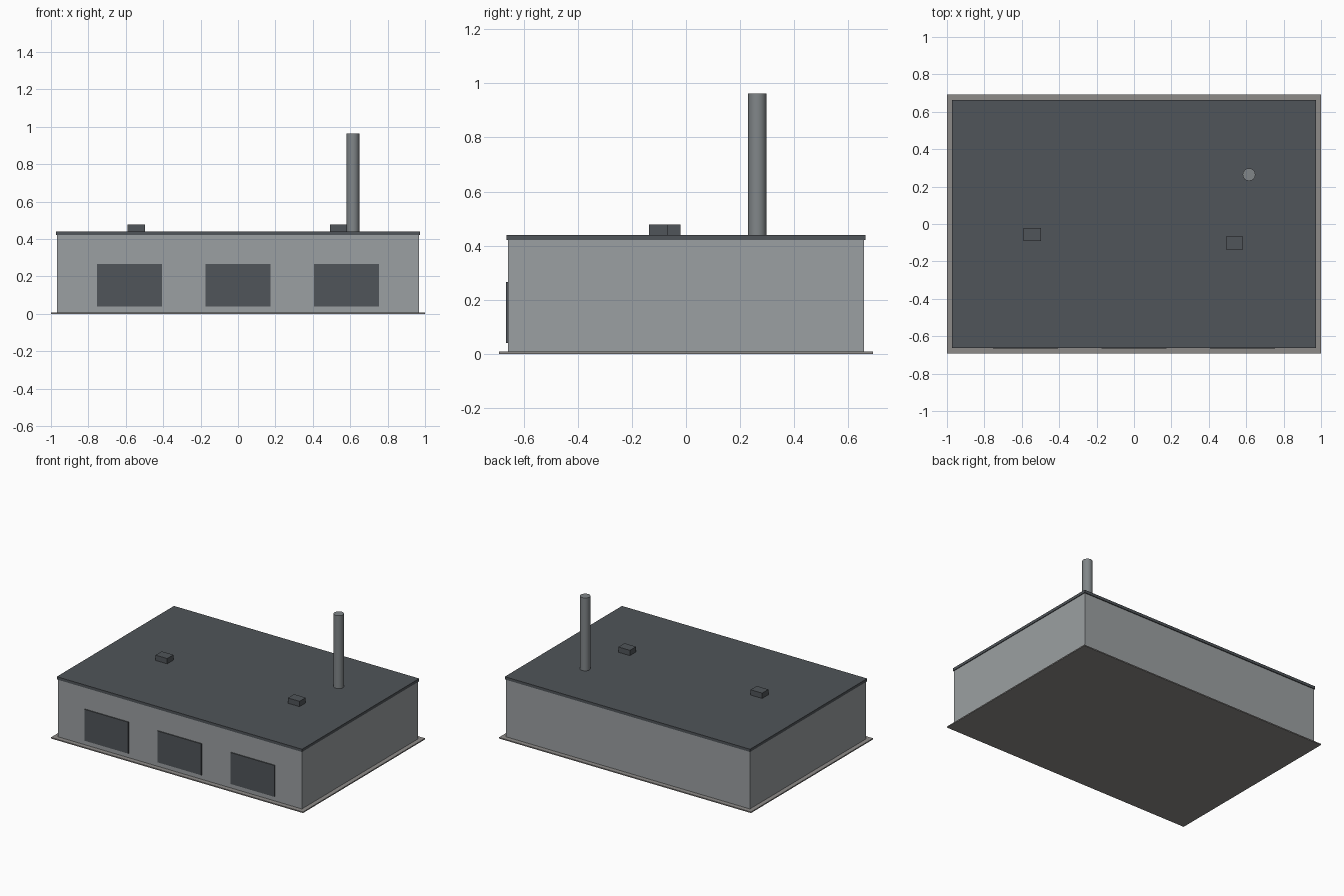
import bpy

if "Cube" in bpy.data.objects:
    bpy.data.objects.remove(bpy.data.objects["Cube"])


def material(name, rgb):
    m = bpy.data.materials.new(name)
    m.diffuse_color = (*rgb, 1)
    m.use_nodes = True
    m.node_tree.nodes["Principled BSDF"].inputs["Base Color"].default_value = m.diffuse_color
    return m


CONCRETE = material("concrete", (0.27, 0.26, 0.25))
CLADDING = material("cladding", (0.33, 0.35, 0.36))
DARK = material("dark_metal", (0.08, 0.09, 0.10))
STEEL = material("stack_steel", (0.22, 0.24, 0.25))


def box(name, x, y, z, mat):
    """Box from (min, max) ranges on each axis."""
    bpy.ops.mesh.primitive_cube_add(size=1, location=[sum(r) / 2 for r in (x, y, z)])
    ob = bpy.context.object
    ob.name = name
    ob.scale = [r[1] - r[0] for r in (x, y, z)]
    bpy.ops.object.transform_apply(location=False, rotation=False, scale=True)
    ob.data.materials.append(mat)
    return ob


# Ground slab, hall walls and flat roof
box("base_slab", (-1, 1), (-0.692, 0.692), (0, 0.008), CONCRETE)
box("walls", (-0.968, 0.968), (-0.658, 0.658), (0.008, 0.42), CLADDING)
box("roof", (-0.973, 0.973), (-0.664, 0.664), (0.42, 0.44), DARK)

# Three loading doors on the front
for i, cx in enumerate((-0.58, 0, 0.58)):
    box(f"loading_door_{i + 1}", (cx - 0.174, cx + 0.174), (-0.665, -0.655),
        (0.04, 0.265), DARK)

# Roof vents
for i, (cx, cy) in enumerate(((-0.544, -0.056), (0.538, -0.102))):
    box(f"roof_vent_{i + 1}", (cx - 0.046, cx + 0.046), (cy - 0.035, cy + 0.035),
        (0.44, 0.478), DARK)

# Chimney stack
bpy.ops.mesh.primitive_cylinder_add(vertices=16, radius=0.034, depth=0.523,
                                    location=(0.615, 0.264, 0.7015))
stack = bpy.context.object
stack.name = "chimney_stack"
stack.data.materials.append(STEEL)
bpy.ops.object.shade_smooth_by_angle()
